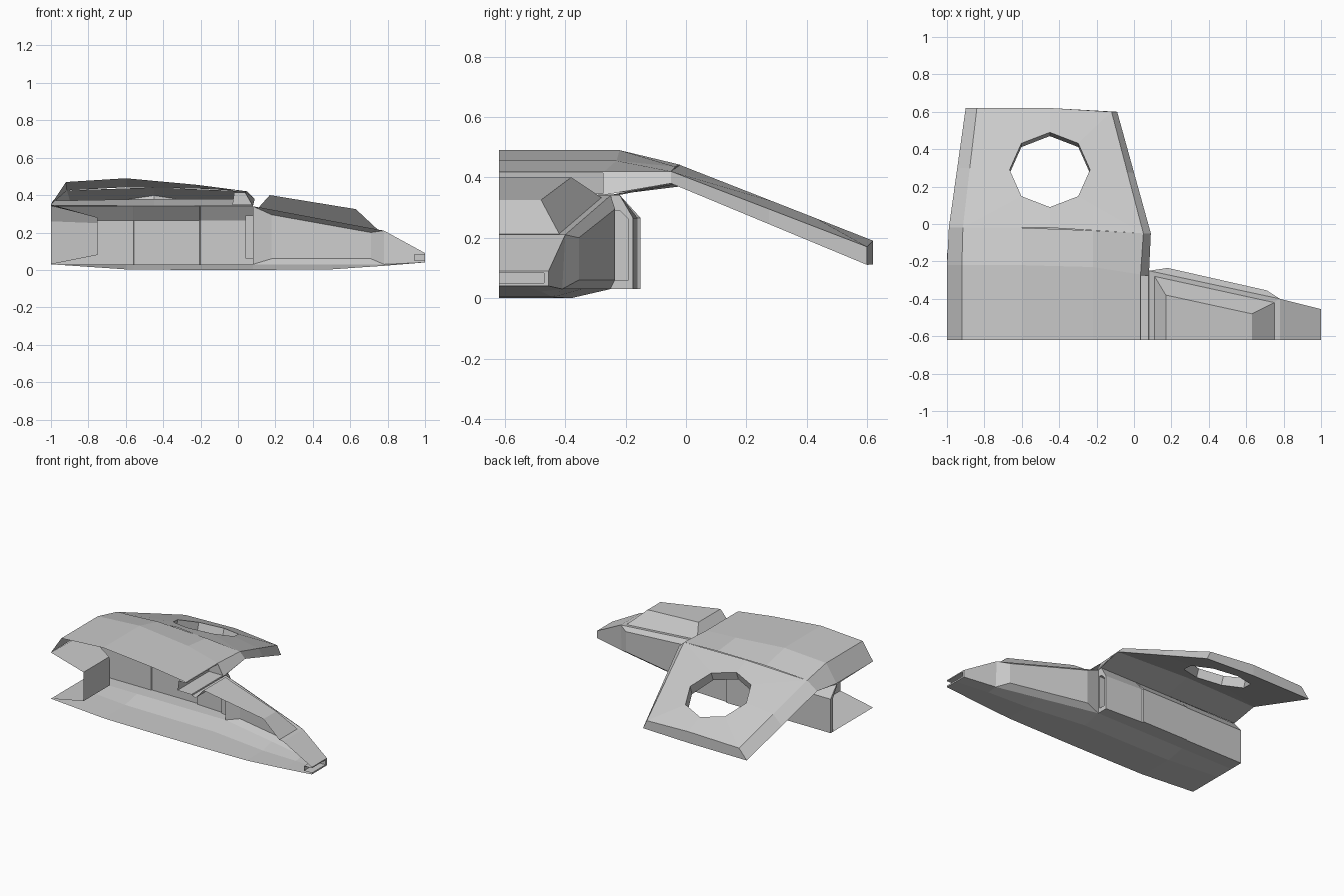
import bpy, bmesh
from math import sin, cos, pi

CUT = -0.62   # the model is one half of a craft, open along this plane


def loft(name, loops, closed=False, cap=False, skip=()):
    """Join successive point loops with quads; skip holds (loop, segment) pairs left open."""
    bm = bmesh.new()
    vs = [[bm.verts.new(p) for p in loop] for loop in loops]
    n = len(loops[0])
    for i in range(len(loops) - 1):
        for j in range(n if closed else n - 1):
            if (i, j) not in skip:
                k = (j + 1) % n
                bm.faces.new((vs[i][j], vs[i][k], vs[i + 1][k], vs[i + 1][j]))
    if cap:
        bm.faces.new(vs[-1])
    bmesh.ops.remove_doubles(bm, verts=bm.verts, dist=1e-4)
    bmesh.ops.recalc_face_normals(bm, faces=bm.faces)
    me = bpy.data.meshes.new(name)
    bm.to_mesh(me)
    bm.free()
    ob = bpy.data.objects.new(name, me)
    bpy.context.collection.objects.link(ob)
    return ob


def at_x(x, yz):
    return [(x, y, z) for y, z in yz]


# rear hull: belly, side wall and top chamfer, with a slightly raised middle panel
def rear_section(x, z0, side):
    return at_x(x, [(CUT, z0), (-0.38, z0), (-0.25, 0.03), (side, 0.03),
                    (side, 0.265), (-0.22, 0.342)])


loft("rear_hull", [rear_section(*s) for s in (
    (-1, 0.03, -0.155), (-0.6, 0.003, -0.155), (-0.56, 0.002, -0.155), (-0.555, 0.002, -0.15),
    (-0.205, 0, -0.15), (-0.2, 0, -0.16), (0.08, 0, -0.175))])

# hollow exhaust at the back
loft("exhaust", [
    at_x(-1, [(CUT, .03), (-.155, .03), (-.155, .265), (-.22, .342), (CUT, .35)]),
    at_x(-1, [(CUT, .03), (-.18, .03), (-.18, .26), (-.23, .342), (CUT, .35)]),
    at_x(-.75, [(CUT, .08), (-.33, .08), (-.33, .25), (-.34, .28), (CUT, .28)])], cap=True)

# recessed vent on the hull shoulder
loft("shoulder_vent", [
    at_x(.08, [(-.25, .03), (-.175, .03), (-.175, .265), (-.22, .342), (-.25, .342)]),
    at_x(.08, [(-.24, .06), (-.19, .06), (-.19, .26), (-.22, .29), (-.24, .29)]),
    at_x(.04, [(-.24, .06), (-.19, .06), (-.19, .26), (-.22, .29), (-.24, .29)])],
    closed=True, cap=True)

# nose: belly, bulging side panel, front taper, tip slot
loft("nose_belly", [at_x(x, [(CUT, z), (f, z), (e, ez)]) for x, z, f, e, ez in (
    (.08, 0, -.38, -.25, .03), (.5, .003, -.44, -.346, .03),
    (.78, .022, -.48, -.41, .03), (1, .04, -.53, -.455, .04))])
loft("nose_side", [
    [(.08, -.25, .03), (.78, -.41, .03), (.78, -.40, .21), (.08, -.25, .34)],
    [(.18, -.235, .06), (.71, -.355, .06), (.71, -.355, .2), (.18, -.235, .295)]],
    closed=True, cap=True)
loft("nose_taper", [
    at_x(.78, [(-.41, .03), (-.40, .21), (CUT, .21)]),
    at_x(1, [(-.455, .04), (-.455, .09), (CUT, .09)])])
slot = [(CUT, .05), (-.47, .05), (-.47, .083), (CUT, .083)]
loft("nose_tip", [at_x(1, [(CUT, .04), (-.455, .04), (-.455, .09), (CUT, .09)]),
                  at_x(1, slot), at_x(.94, slot)], cap=True)

# deck and canopy
loft("canopy", [
    [(.08, CUT, .34), (.08, -.25, .34), (.78, -.40, .21), (.78, CUT, .21)],
    [(.11, CUT, .333), (.11, -.28, .333), (.75, -.42, .213), (.75, CUT, .213)],
    [(.17, CUT, .4), (.17, -.38, .4), (.63, -.48, .325), (.63, CUT, .325)]], cap=True)

# inner wing: roof plate with edge bevels
roof = [(-1, .35), (-.92, .47), (-.6, .49), (-.22, .455), (.035, .42), (.08, .342)]
loft("wing_roof", [
    [(x, CUT, z) for x, z in roof],
    [(x, y, z) for (x, z), y in zip(roof, (-.22, -.22, -.22, -.23, -.27, -.27))],
    [(-.99, -.02, .37), (-.915, -.02, .425), (-.6, -.02, .442), (-.22, -.035, .435),
     (.05, -.05, .42), (.09, -.05, .38)]], skip={(0, 4)})

# recess in the front edge of the roof
loft("roof_intake", [
    [(.035, CUT, .42), (.035, -.27, .42), (.08, -.27, .342), (.08, CUT, .342)],
    [(.038, CUT, .415), (.038, -.275, .415), (.077, -.275, .347), (.077, CUT, .347)],
    [(-.02, CUT, .415), (-.02, -.275, .415), (-.03, -.275, .347), (-.03, CUT, .347)]], cap=True)

# underside between hull and wing
loft("wing_root", [
    [(-1, -.22, .345), (-.45, -.22, .342), (.08, -.25, .342)],
    [(-.99, -.02, .37), (-.45, -.02, .38), (.09, -.05, .38)]])

# outer wing: slab wrapped around an eight-sided hole
angles = [pi / 2 - i * pi / 4 for i in range(8)]


def hole_ring(dy, z0, slope):
    ring = []
    for a in angles:
        y = 0.29 + 0.2 * sin(a) + dy
        ring.append((-0.45 + 0.215 * cos(a), y, z0 - slope * (y + 0.02)))
    return ring


upper, lower = hole_ring(0, .441, .392), hole_ring(-.02, .38, .42)
top_edge = [(-.45, .62, .19), (-.12, .6, .17), (-.035, .275, .295), (.05, -.05, .42),
            (-.45, -.02, .441), (-.915, -.02, .425), (-.878, .3, .303), (-.84, .62, .18)]
low_edge = [(-.45, .62, .112), (-.09, .6, .11), (0, .275, .245), (.09, -.05, .38),
            (-.45, -.02, .38), (-.99, -.02, .37), (-.945, .3, .24), (-.9, .62, .11)]
loft("outer_wing", [lower, upper, top_edge, low_edge, lower], closed=True,
     skip={(2, 3), (2, 4)})
